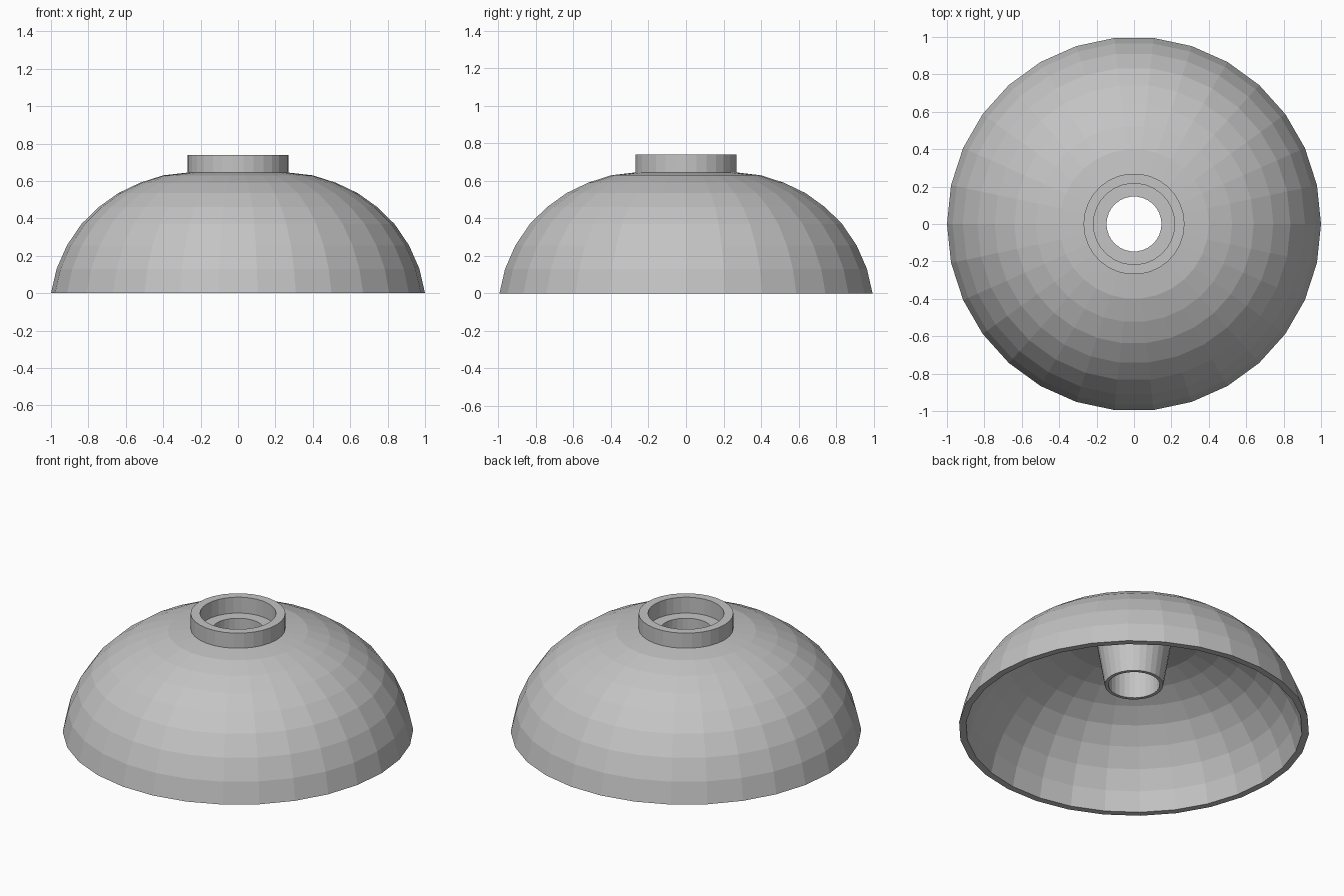
import bpy
import bmesh
from math import cos, sin, tau

cube = bpy.data.objects.get("Cube")
if cube:
    bpy.data.objects.remove(cube, do_unlink=True)

SIDES = 30

grey = bpy.data.materials.new("light_grey")
grey.use_nodes = True
colour = (0.55, 0.55, 0.55, 1)
grey.diffuse_color = colour
grey.node_tree.nodes["Principled BSDF"].inputs["Base Color"].default_value = colour


def lathe(name, profile):
    """Turn an open (radius, height) profile around z; outside lies on its right."""
    bm = bmesh.new()
    rings = [[bm.verts.new((r * cos(tau * i / SIDES), r * sin(tau * i / SIDES), z))
              for i in range(SIDES)] for r, z in profile]
    for low, high in zip(rings, rings[1:]):
        for i in range(SIDES):
            j = (i + 1) % SIDES
            bm.faces.new((low[i], low[j], high[j], high[i]))
    mesh = bpy.data.meshes.new(name)
    bm.to_mesh(mesh)
    bm.free()
    mesh.materials.append(grey)
    obj = bpy.data.objects.new(name, mesh)
    bpy.context.collection.objects.link(obj)
    return obj


# Key radii and heights shared by neighbouring parts
collar_base = (0.27, 0.645)
ledge_edge = (0.147, 0.64)
socket_root = (0.22, 0.605)

# Domed shell: inner wall, flat rim, outer wall
outer_wall = [(1, 0), (0.97, 0.13), (0.915, 0.255), (0.837, 0.37),
              (0.745, 0.46), (0.64, 0.535), (0.525, 0.59), (0.4, 0.63), collar_base]
inner_wall = [socket_root, (0.39, 0.59), (0.505, 0.553), (0.615, 0.5),
              (0.715, 0.43), (0.802, 0.34), (0.877, 0.235), (0.93, 0.12), (0.96, 0)]
lathe("dome_shell", inner_wall + outer_wall)

# Raised collar with a recessed ledge
lathe("collar", [collar_base, (0.27, 0.74), (0.217, 0.74), (0.217, 0.64), ledge_edge])

# Tapered socket hanging inside, with a straight bore
lathe("socket_tube", [ledge_edge, (0.147, 0.285), (0.167, 0.285), socket_root])
